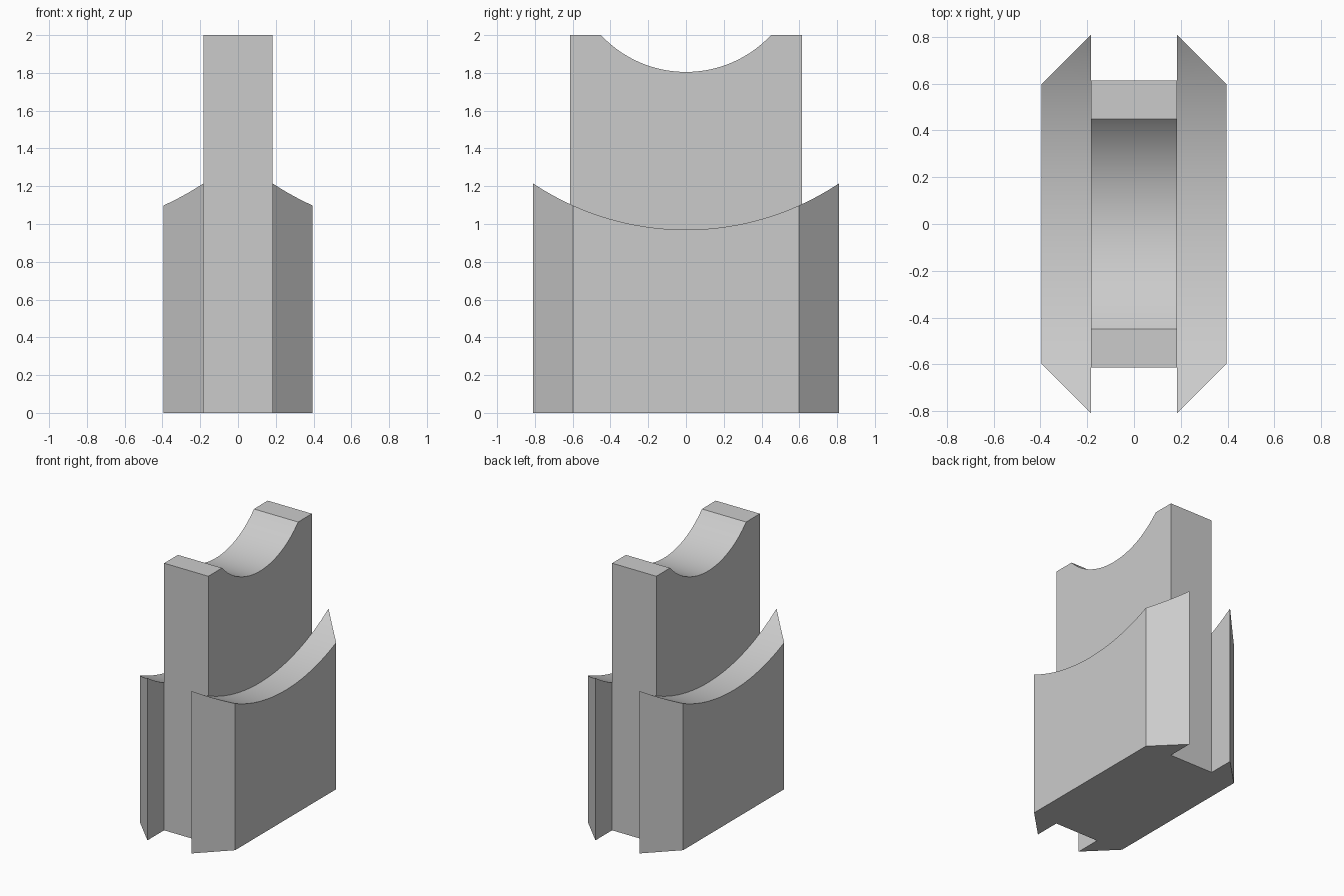
import bpy, bmesh, math
from mathutils import Vector

cube = bpy.data.objects.get("Cube")
if cube:
    bpy.data.objects.remove(cube, do_unlink=True)

grey = bpy.data.materials.new("plain grey")
grey.use_nodes = True
grey.diffuse_color = (0.6, 0.6, 0.6, 1)
grey.node_tree.nodes["Principled BSDF"].inputs["Base Color"].default_value = (0.6, 0.6, 0.6, 1)


def saddle_arc(half, low, radius, steps=48):
    """Points of a concave arc in the y-z plane, from +y to -y."""
    reach = math.asin(half / radius)
    angles = [reach * (1 - 2 * i / steps) for i in range(steps + 1)]
    return [(radius * math.sin(a), low + radius * (1 - math.cos(a))) for a in angles]


def extrude_profile(profile, x0, x1):
    """Solid made by sweeping a y-z profile along x."""
    bm = bmesh.new()
    face = bm.faces.new([bm.verts.new((x0, y, z)) for y, z in profile])
    swept = bmesh.ops.extrude_face_region(bm, geom=[face])["geom"]
    verts = [v for v in swept if isinstance(v, bmesh.types.BMVert)]
    bmesh.ops.translate(bm, verts=verts, vec=(x1 - x0, 0, 0))
    return bm


def finish(bm, name):
    bmesh.ops.recalc_face_normals(bm, faces=bm.faces)
    mesh = bpy.data.meshes.new(name)
    bm.to_mesh(mesh)
    bm.free()
    mesh.materials.append(grey)
    obj = bpy.data.objects.new(name, mesh)
    bpy.context.collection.objects.link(obj)
    bpy.ops.object.select_all(action='DESELECT')
    bpy.context.view_layer.objects.active = obj
    obj.select_set(True)
    bpy.ops.object.shade_smooth_by_angle(angle=math.radians(15))
    return obj


core_x, outer_x = 0.183, 0.395
core_y, cheek_y = 0.613, 0.81

# Central block with a round saddle in its top
core = [(-core_y, 2), (-core_y, 0), (core_y, 0), (core_y, 2)]
core += saddle_arc(0.45, 1.805, 0.617)
finish(extrude_profile(core, -core_x, core_x), "central_block")

# Side cheek with a wide saddle, left overlong for the mitre cuts
over = cheek_y + 0.05
cheek = [(-over, 0), (over, 0)] + saddle_arc(over, 0.97, 1.461)
bm = extrude_profile(cheek, core_x, outer_x)

# Mitre both ends at 45 degrees and close the cuts
for side in (-1, 1):
    cut = bmesh.ops.bisect_plane(
        bm, geom=bm.verts[:] + bm.edges[:] + bm.faces[:],
        plane_co=(core_x, side * cheek_y, 0),
        plane_no=Vector((1, side, 0)).normalized(), clear_outer=True)
    rim = [e for e in cut["geom_cut"] if isinstance(e, bmesh.types.BMEdge)]
    bmesh.ops.holes_fill(bm, edges=rim)

# Matching cheek on the other side
cheeks = finish(bm, "side_cheeks")
mirror = cheeks.modifiers.new("Mirror", 'MIRROR')
mirror.use_mirror_merge = False
